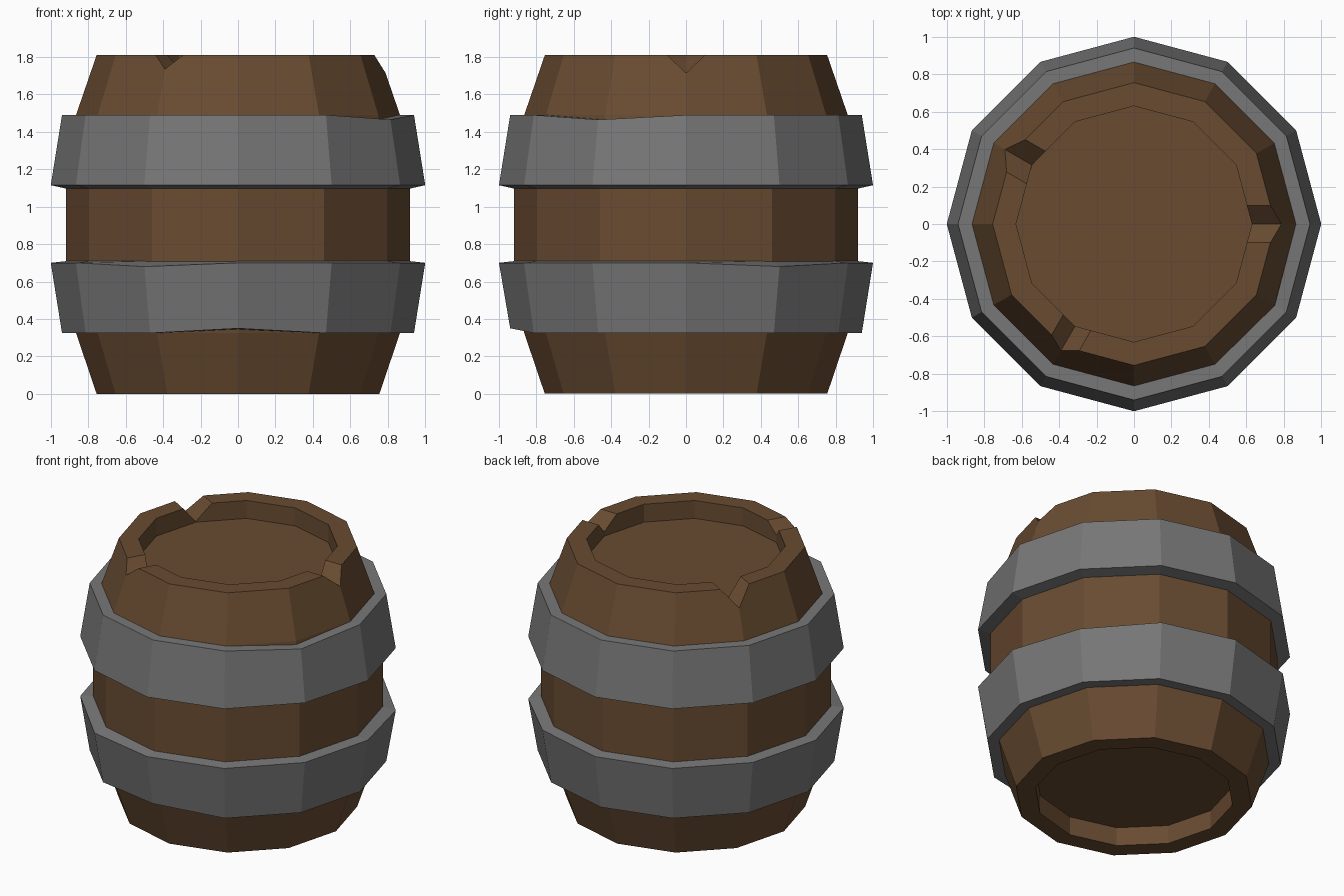
import bpy, bmesh
from math import cos, sin, pi, radians

if "Cube" in bpy.data.objects:
    bpy.data.objects.remove(bpy.data.objects["Cube"])

SIDES = 12


def material(name, rgb):
    m = bpy.data.materials.new(name)
    m.diffuse_color = (*rgb, 1)
    m.use_nodes = True
    m.node_tree.nodes["Principled BSDF"].inputs["Base Color"].default_value = m.diffuse_color
    return m


def add_object(name, bm, mat=None):
    bmesh.ops.recalc_face_normals(bm, faces=bm.faces)
    me = bpy.data.meshes.new(name)
    bm.to_mesh(me)
    bm.free()
    ob = bpy.data.objects.new(name, me)
    bpy.context.collection.objects.link(ob)
    if mat:
        me.materials.append(mat)
    return ob


def lathe(name, profile, mat, loop=False, dents={}):
    """Spin (radius, z) points; dents maps (profile index, degrees) to a z shift."""
    bm = bmesh.new()
    rings = []
    for j, (r, z) in enumerate(profile):
        rings.append([bm.verts.new((r * cos(2 * pi * i / SIDES), r * sin(2 * pi * i / SIDES),
                                    z + dents.get((j, 360 * i // SIDES), 0)))
                      for i in range(SIDES)])
    pairs = list(zip(rings, rings[1:])) + ([(rings[-1], rings[0])] if loop else [])
    for a, b in pairs:
        for i in range(SIDES):
            k = (i + 1) % SIDES
            bm.faces.new((a[i], a[k], b[k], b[i]))
    if not loop:
        bm.faces.new(rings[0])
        bm.faces.new(rings[-1])
    return add_object(name, bm, mat)


def notch_cutter(angle, half_width, depth, top):
    """V-shaped wedge pointing outward through the rim."""
    bm = bmesh.new()
    s = (depth + 0.1) / depth
    ends = []
    for r in (0.5, 1.0):
        ends.append([bm.verts.new((r * cos(angle) - t * sin(angle),
                                   r * sin(angle) + t * cos(angle), z))
                     for t, z in ((0, top - depth), (half_width * s, top + 0.1),
                                  (-half_width * s, top + 0.1))])
    a, b = ends
    bm.faces.new(a)
    bm.faces.new(b)
    for i in range(3):
        k = (i + 1) % 3
        bm.faces.new((a[i], a[k], b[k], b[i]))
    ob = add_object("notch_cutter", bm)
    ob.hide_render = True
    return ob


wood = material("wood", (0.14, 0.071, 0.031))
iron = material("iron", (0.185, 0.185, 0.185))

# Wooden body with recessed lids at both ends
body = lathe("barrel_body", [(0.63, 0.13), (0.63, 0), (0.755, 0), (0.865, 0.325), (0.92, 0.70),
                             (0.92, 1.11), (0.865, 1.49), (0.755, 1.81), (0.63, 1.81),
                             (0.63, 1.685)], wood)

# Chips broken out of the top rim
cutters = [notch_cutter(radians(a), w, d, 1.81)
           for a, w, d in ((0, 0.10, 0.095), (150, 0.10, 0.12), (240, 0.085, 0.075))]
for c in cutters:
    mod = body.modifiers.new("notch", 'BOOLEAN')
    mod.operation = 'DIFFERENCE'
    mod.object = c
    mod.solver = 'EXACT'
bpy.context.view_layer.objects.active = body
for mod in list(body.modifiers):
    bpy.ops.object.modifier_apply(modifier=mod.name)
for c in cutters:
    bpy.data.objects.remove(c)

# Iron hoops, slightly dented
lathe("upper_hoop", [(0.91, 1.095), (1.0, 1.115), (0.94, 1.49), (0.855, 1.49)], iron, True,
      {(2, 330): -0.025, (3, 330): -0.025})
lathe("lower_hoop", [(0.855, 0.325), (0.94, 0.325), (1.0, 0.70), (0.91, 0.71)], iron, True,
      {(0, 270): 0.02, (1, 270): 0.025, (2, 240): -0.02, (2, 30): -0.02})
